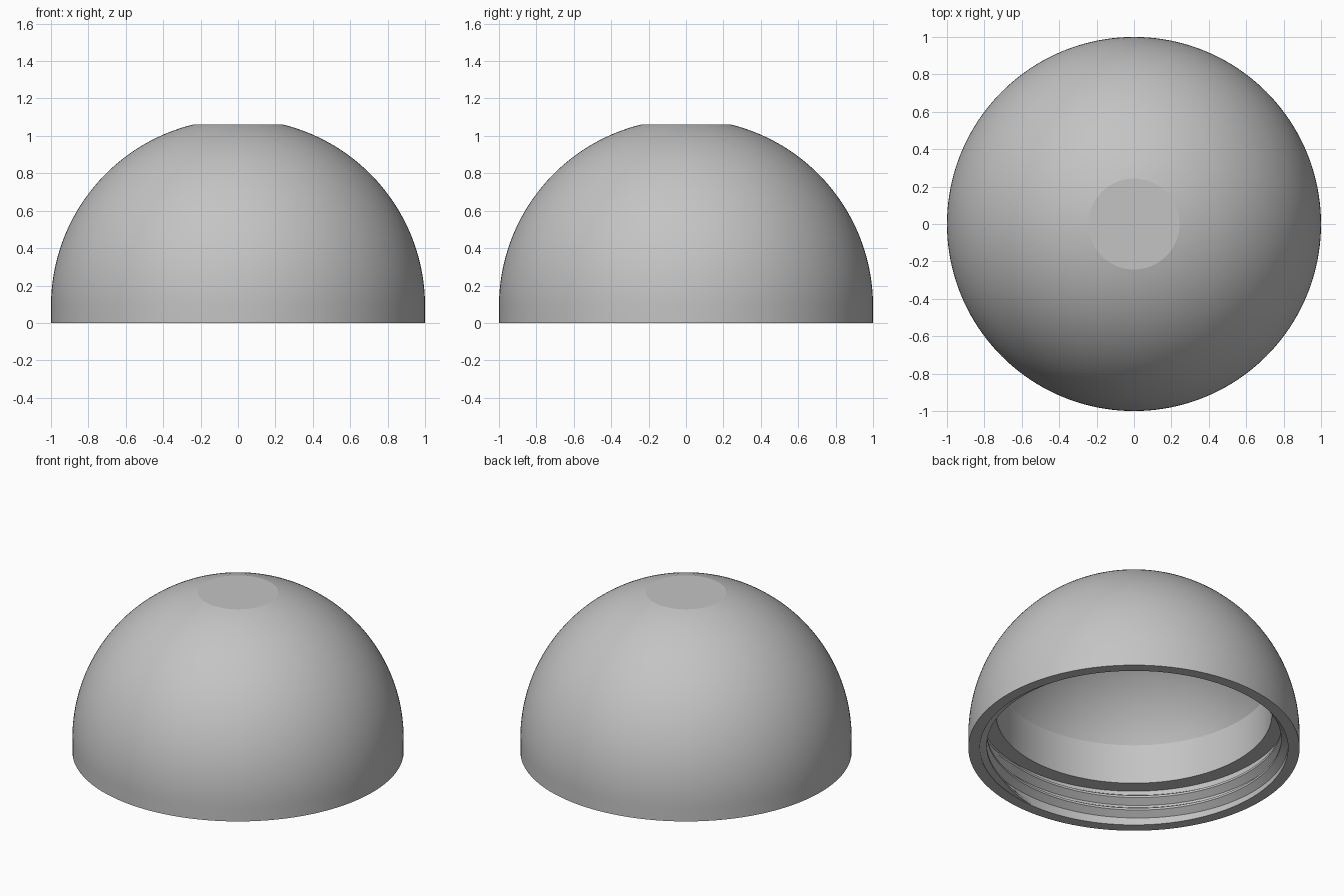
import bpy, math

old = bpy.data.objects.get("Cube")
if old:
    bpy.data.objects.remove(old, do_unlink=True)

grey = bpy.data.materials.new("plain grey")
grey.use_nodes = True
COLOUR = (0.55, 0.55, 0.55, 1)
grey.diffuse_color = COLOUR
grey.node_tree.nodes["Principled BSDF"].inputs["Base Color"].default_value = COLOUR

SEGS = 160
CENTRE_Z = 0.09      # height of the sphere centre
TOP_Z = 1.06         # flat on top
WALL, BORE, INNER = 0.93, 0.833, 0.928
SHELF_Z = 0.235


def make_object(name, verts, faces):
    mesh = bpy.data.meshes.new(name)
    mesh.from_pydata(verts, [], faces)
    mesh.materials.append(grey)
    obj = bpy.data.objects.new(name, mesh)
    bpy.context.collection.objects.link(obj)
    bpy.ops.object.select_all(action="DESELECT")
    obj.select_set(True)
    bpy.context.view_layer.objects.active = obj
    bpy.ops.object.mode_set(mode="EDIT")
    bpy.ops.mesh.select_all(action="SELECT")
    bpy.ops.mesh.remove_doubles(threshold=0.0001)
    bpy.ops.mesh.normals_make_consistent(inside=False)
    bpy.ops.object.mode_set(mode="OBJECT")
    bpy.ops.object.shade_smooth_by_angle(angle=math.radians(10))
    return obj


def arc(radius, start, end, steps):
    """Points (r, z) on the dome's circle between two elevations."""
    angles = [start + (end - start) * i / steps for i in range(steps + 1)]
    return [(radius * math.cos(a), CENTRE_Z + radius * math.sin(a)) for a in angles]


def lathe(name, profile):
    verts, n = [], len(profile)
    for s in range(SEGS):
        a = math.tau * s / SEGS
        verts += [(r * math.cos(a), r * math.sin(a), z) for r, z in profile]
    faces = []
    for s in range(SEGS):
        t = (s + 1) % SEGS
        faces += [(s * n + i, t * n + i, t * n + i + 1, s * n + i + 1) for i in range(n - 1)]
    return make_object(name, verts, faces)


# Hollow dome: outside, flat top, rim, threaded bore, shelf and domed cavity
flat_angle = math.asin((TOP_Z - CENTRE_Z) / 1.0)
bore_angle = math.acos(BORE / INNER)
profile = [(0, TOP_Z)] + arc(1.0, flat_angle, 0, 40)
profile += [(1.0, 0), (WALL, 0), (WALL, SHELF_Z), (BORE, SHELF_Z)]
profile += arc(INNER, bore_angle, math.pi / 2, 30)
lathe("dome_cap", profile)


# Internal screw thread: trapezoid section swept along a helix
def helix_thread(name, start_z, pitch, turns, depth):
    section = [(0, -0.042), (1, -0.007), (1, 0.007), (0, 0.036)]
    steps, verts, faces = int(turns * SEGS), [], []
    for s in range(steps + 1):
        a = math.tau * s / SEGS - math.pi / 2
        taper = min(1, s / 10, (steps - s) / 10)
        for inward, dz in section:
            r = WALL + 0.004 - depth * inward * taper
            z = max(0.003, start_z + pitch * s / SEGS + dz)
            verts.append((r * math.cos(a), r * math.sin(a), z))
        if s:
            k = s * 4
            faces += [(k - 4 + i, k + i, k + (i + 1) % 4, k - 4 + (i + 1) % 4) for i in range(4)]
    return make_object(name, verts, faces)


helix_thread("inner_thread", 0.01, 0.087, 2.1, 0.045)
